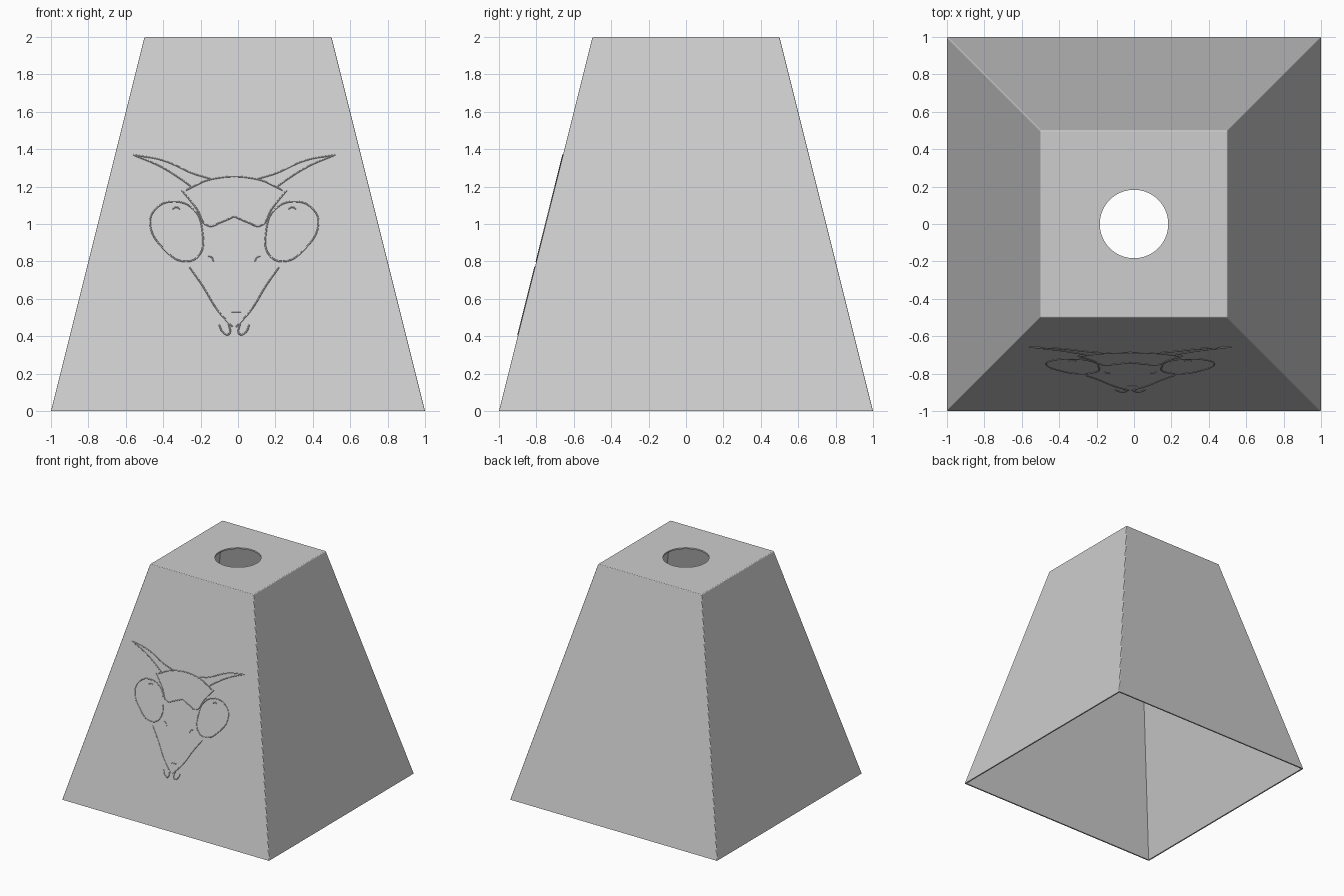
import bpy, bmesh, math
from mathutils import Vector

cube = bpy.data.objects.get("Cube")
if cube:
    bpy.data.objects.remove(cube, do_unlink=True)

GREY = (0.61, 0.61, 0.61, 1)
grey = bpy.data.materials.new("plain grey")
grey.use_nodes = True
grey.diffuse_color = GREY
grey.node_tree.nodes["Principled BSDF"].inputs["Base Color"].default_value = GREY

HEIGHT, WALL, HOLE = 2.0, 0.012, 0.183


def ring(bm, sides, radius, z, turn=0.0):
    """Closed loop of vertices around the z axis."""
    verts = [bm.verts.new((radius * math.cos(turn + math.tau * i / sides),
                           radius * math.sin(turn + math.tau * i / sides), z))
             for i in range(sides)]
    for a, b in zip(verts, verts[1:] + verts[:1]):
        bm.edges.new((a, b))
    return verts


def square(bm, half, z):
    return ring(bm, 4, half * math.sqrt(2), z, math.pi / 4)


def edges_of(bm, loop):
    return [bm.edges.get((a, b)) for a, b in zip(loop, loop[1:] + loop[:1])]


def join(bm, low, high):
    """Quads between two loops with matching vertices."""
    for i in range(len(low)):
        j = (i + 1) % len(low)
        bm.faces.new((low[i], low[j], high[j], high[i]))


# Hollow tapered shade: open underneath, round hole in the top
bm = bmesh.new()
outer_base = square(bm, 1, 0)
outer_top = square(bm, 0.5, HEIGHT)
inner_base = square(bm, 1 - WALL, 0)
inner_top = square(bm, 0.5 - WALL * 0.75, HEIGHT - WALL)
hole_top = ring(bm, 64, HOLE, HEIGHT)
hole_low = ring(bm, 64, HOLE, HEIGHT - WALL)
for low, high in ((outer_base, outer_top), (inner_base, inner_top),
                  (outer_base, inner_base), (hole_low, hole_top)):
    join(bm, low, high)
for rim, hole in ((outer_top, hole_top), (inner_top, hole_low)):
    bmesh.ops.triangle_fill(bm, edges=edges_of(bm, rim) + edges_of(bm, hole), use_beauty=True)
bmesh.ops.recalc_face_normals(bm, faces=bm.faces)

# Slightly softened outer corners
corners = edges_of(bm, outer_top) + [bm.edges.get(pair) for pair in zip(outer_base, outer_top)]
bmesh.ops.bevel(bm, geom=corners, offset=0.006, offset_type='OFFSET', segments=3,
                profile=0.5, affect='EDGES', clamp_overlap=True)
mesh = bpy.data.meshes.new("shade")
bm.to_mesh(mesh)
bm.free()
mesh.materials.append(grey)
shade = bpy.data.objects.new("shade", mesh)
bpy.context.collection.objects.link(shade)


def on_front(x, z):
    """Point on the sloping front wall."""
    return Vector((x, -1 + z / 4, z))


def strokes(name, points, closed=False, mirror=True):
    """Fine raised line on the front wall, mirrored about the drawing's middle."""
    curve = bpy.data.curves.new(name, 'CURVE')
    curve.dimensions = '3D'
    curve.bevel_depth = 0.004
    curve.bevel_resolution = 1
    curve.resolution_u = 8
    curve.use_fill_caps = True
    for side in ((1, -1) if mirror else (1,)):
        spline = curve.splines.new('BEZIER')
        spline.bezier_points.add(len(points) - 1)
        spline.use_cyclic_u = closed
        for p, (x, z) in zip(spline.bezier_points, points):
            p.co = on_front(side * x - 0.02, z)
            p.handle_left_type = p.handle_right_type = 'AUTO'
    curve.materials.append(grey)
    bpy.context.collection.objects.link(bpy.data.objects.new(name, curve))


# Animal head drawn in fine relief
strokes("horn_lower_edge", [(0.54, 1.37), (0.4, 1.31), (0.3, 1.25), (0.23, 1.2)])
strokes("horn_upper_edge", [(0.54, 1.37), (0.38, 1.34), (0.22, 1.27), (0.12, 1.24)])
strokes("crown", [(-0.26, 1.18), (-0.12, 1.24), (0.12, 1.24), (0.26, 1.18)], mirror=False)
strokes("ear", [(0.45, 1.0), (0.37, 0.86), (0.27, 0.8), (0.19, 0.83),
                (0.17, 0.96), (0.22, 1.08), (0.33, 1.12), (0.42, 1.08)], closed=True)
strokes("ear_mark", [(0.33, 1.08), (0.31, 1.09), (0.29, 1.08)])
strokes("brow", [(0.28, 1.18), (0.2, 1.08), (0.14, 0.99), (0.07, 1.01), (0, 1.04)])
strokes("eye", [(0.14, 0.83), (0.12, 0.82), (0.11, 0.8)])
strokes("snout", [(0.24, 0.77), (0.17, 0.67), (0.09, 0.54), (0.01, 0.45)])
strokes("nose_line", [(-0.015, 0.53), (0.035, 0.53)], mirror=False)
strokes("nostril", [(0.08, 0.46), (0.06, 0.42), (0.03, 0.41), (0.03, 0.47)])
